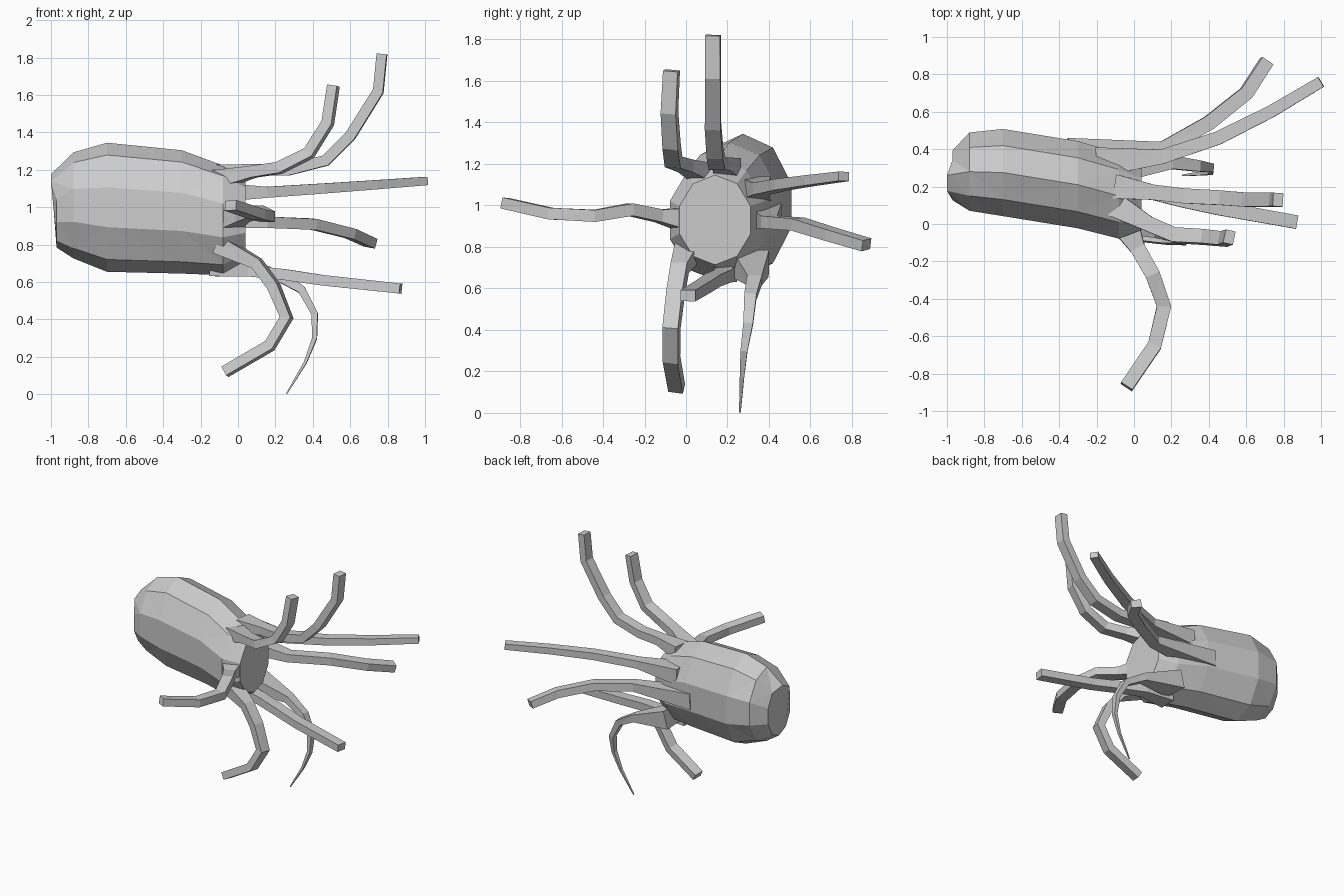
import bpy, bmesh
from math import sin, cos, pi
from mathutils import Vector


def skin(name, rings):
    """Join equal-sized rings of points into a closed, flat-faced, triangulated mesh."""
    bm = bmesh.new()
    loops = [[bm.verts.new(p) for p in r] for r in rings]
    n = len(loops[0])
    for a, b in zip(loops, loops[1:]):
        for i in range(n):
            j = (i + 1) % n
            bm.faces.new((a[i], a[j], b[j], b[i]))
    bm.faces.new(loops[0][::-1])
    bm.faces.new(loops[-1])
    bmesh.ops.triangulate(bm, faces=bm.faces[:])
    bmesh.ops.recalc_face_normals(bm, faces=bm.faces[:])
    mesh = bpy.data.meshes.new(name)
    bm.to_mesh(mesh)
    bm.free()
    obj = bpy.data.objects.new(name, mesh)
    bpy.context.collection.objects.link(obj)
    return obj


def arm(name, path, root=0.065, tip=0.036, thick=0.75):
    """Four-sided arm swept along a path; wide at the root, blunt at the tip."""
    pts = [Vector(p) for p in path]
    last = len(pts) - 1
    rings, side = [], None
    for i, p in enumerate(pts):
        t = (pts[min(i + 1, last)] - pts[max(i - 1, 0)]).normalized()
        if side is None:
            side = t.cross(Vector((0, 0, 1)))
        side = (side - t * side.dot(t)).normalized()
        up = side.cross(t)
        # fast narrowing near the body, then almost constant
        r = root if i == 0 else (0.042 + (tip - 0.042) * i / last)
        rings.append([p + side * r * a + up * r * thick * b
                      for a, b in ((1, 1), (-1, 1), (-1, -1), (1, -1))])
    return skin(name, rings)


# Body: faceted sack, sections given as x, centre y, centre z, half width, half height
sections = [(-0.97, 0.26, 0.98, 0.14, 0.19), (-0.88, 0.28, 1.01, 0.22, 0.275),
            (-0.70, 0.275, 1.0, 0.245, 0.335), (-0.30, 0.21, 0.975, 0.245, 0.32),
            (-0.08, 0.15, 0.93, 0.24, 0.285), (0.04, 0.14, 0.93, 0.18, 0.21)]
body_rings = [[(x, y + ry * cos(2 * pi * k / 10 + pi / 10), z + rz * sin(2 * pi * k / 10 + pi / 10) * 1.03)
               for k in range(10)] for x, y, z, ry, rz in sections]
for k in (2, 3):  # peak at the rear top edge
    x, y, z = body_rings[0][k]
    body_rings[0][k] = (-1.0, y, z)
skin("body", body_rings)

# Upper arms
arm("upper_front_arm", [(-0.1, 0.1, 1.15), (0.08, 0.0, 1.19), (0.22, -0.06, 1.21), (0.38, -0.07, 1.29),
                        (0.48, -0.08, 1.45), (0.51, -0.07, 1.65)])
arm("upper_middle_arm", [(-0.1, 0.2, 1.18), (0.1, 0.17, 1.2), (0.27, 0.15, 1.2), (0.47, 0.14, 1.25),
                         (0.6, 0.13, 1.38), (0.75, 0.13, 1.62), (0.77, 0.13, 1.82)])
arm("upper_back_arm", [(-0.2, 0.33, 1.08), (0.15, 0.36, 1.08), (0.45, 0.46, 1.1),
                       (0.73, 0.6, 1.12), (1.0, 0.76, 1.14)], 0.08, 0.03)

# Side arms
arm("back_side_arm", [(-0.35, 0.38, 0.95), (0.15, 0.4, 0.92), (0.4, 0.54, 0.91),
                      (0.6, 0.7, 0.86), (0.71, 0.87, 0.81)], 0.08)
arm("front_side_arm", [(-0.06, 0.02, 0.93), (0.02, -0.13, 0.95), (0.1, -0.27, 0.98), (0.16, -0.44, 0.95),
                       (0.11, -0.65, 0.96), (-0.04, -0.87, 1.01)], 0.08)

# Lower arms
arm("lower_front_arm", [(-0.1, 0.02, 0.8), (0.1, -0.03, 0.7), (0.19, -0.05, 0.58), (0.26, -0.07, 0.41),
                        (0.17, -0.07, 0.26), (-0.07, -0.045, 0.12)])
arm("lower_middle_arm", [(-0.15, 0.18, 0.68), (0.06, 0.18, 0.66), (0.25, 0.13, 0.64),
                         (0.45, 0.085, 0.61), (0.87, 0.01, 0.565)])
arm("lower_back_arm", [(-0.1, 0.31, 0.72), (0.2, 0.33, 0.64), (0.34, 0.31, 0.56), (0.41, 0.3, 0.43),
                       (0.41, 0.28, 0.3), (0.36, 0.27, 0.17), (0.26, 0.26, 0.003)], 0.09, 0.004)
